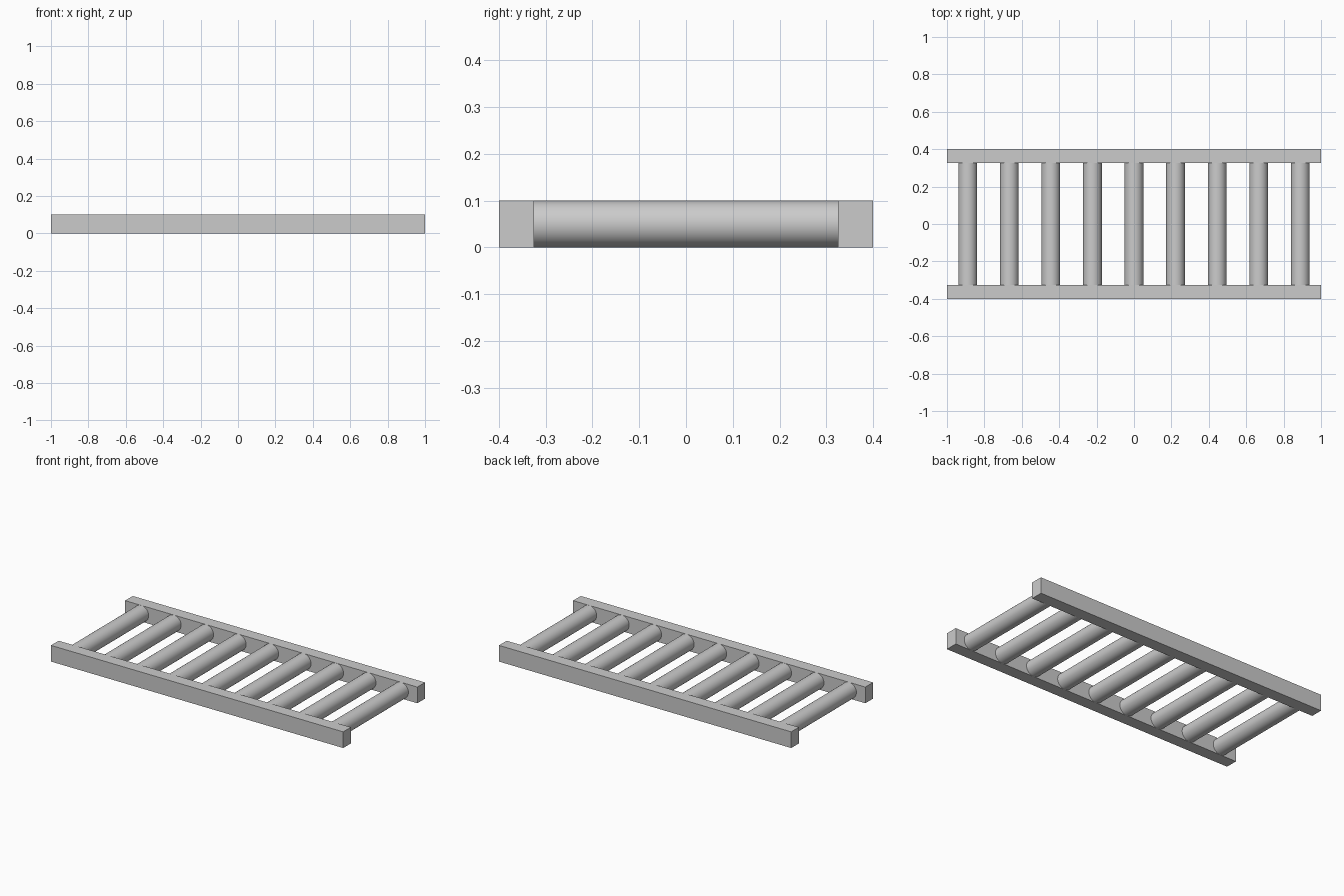
import bpy
import math

cube = bpy.data.objects.get("Cube")
if cube:
    bpy.data.objects.remove(cube, do_unlink=True)

LENGTH, WIDTH, HEIGHT = 2.0, 0.8, 0.1
RAIL = 0.075
ROLLERS = 9

grey = bpy.data.materials.new("light_grey")
grey.use_nodes = True
colour = (0.6, 0.6, 0.6, 1)
grey.diffuse_color = colour
grey.node_tree.nodes["Principled BSDF"].inputs["Base Color"].default_value = colour


def finish(name):
    obj = bpy.context.object
    obj.name = name
    obj.data.materials.append(grey)
    return obj


# Side rails
for name, side in (("front_rail", -1), ("back_rail", 1)):
    bpy.ops.mesh.primitive_cube_add(
        size=1, location=(0, side * (WIDTH - RAIL) / 2, HEIGHT / 2))
    rail = finish(name)
    rail.scale = (LENGTH, RAIL, HEIGHT)
    bpy.ops.object.transform_apply(location=False, rotation=False, scale=True)

# Rollers, evenly spaced between the rails
pitch = LENGTH / ROLLERS
for i in range(ROLLERS):
    bpy.ops.mesh.primitive_cylinder_add(
        vertices=48, radius=HEIGHT / 2, depth=WIDTH - 2 * RAIL,
        location=((i - (ROLLERS - 1) / 2) * pitch, 0, HEIGHT / 2),
        rotation=(math.pi / 2, 0, 0))
    finish(f"roller_{i + 1}")
    bpy.ops.object.shade_smooth_by_angle(angle=math.radians(30))
